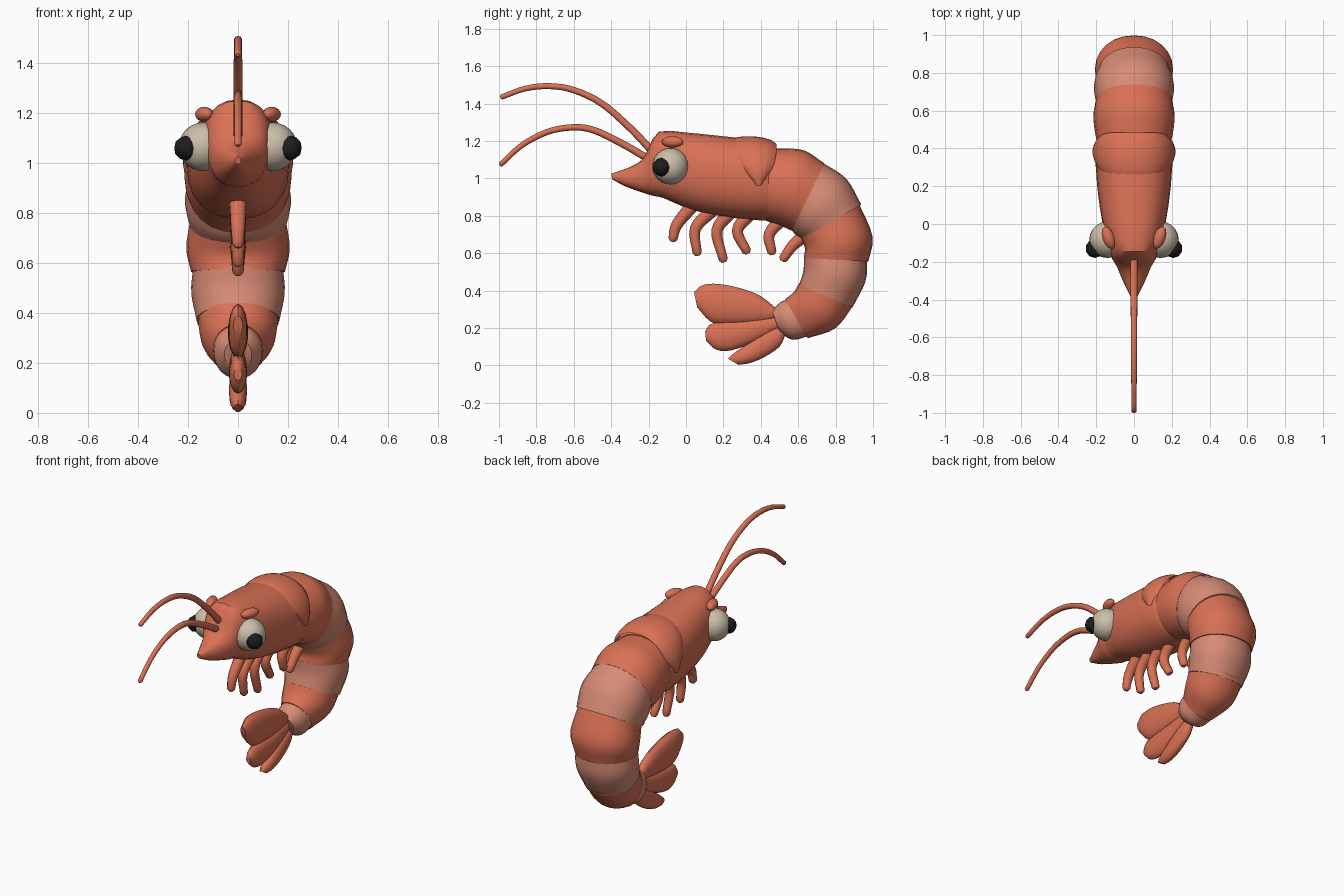
import bpy
import math
from mathutils import Vector

if "Cube" in bpy.data.objects:
    bpy.data.objects.remove(bpy.data.objects["Cube"], do_unlink=True)


def material(name, rgb):
    mat = bpy.data.materials.new(name)
    mat.use_nodes = True
    mat.diffuse_color = (*rgb, 1)
    bsdf = mat.node_tree.nodes["Principled BSDF"]
    bsdf.inputs["Base Color"].default_value = (*rgb, 1)
    bsdf.inputs["Roughness"].default_value = 0.7
    return mat


shell = material("coral shell", (0.70, 0.165, 0.09))
pale = material("pale pink band", (0.68, 0.26, 0.18))
ivory = material("ivory eye", (0.60, 0.52, 0.40))
black = material("black pupil", (0.012, 0.012, 0.014))


def smooth(obj, angle=40):
    bpy.ops.object.select_all(action="DESELECT")
    obj.select_set(True)
    bpy.context.view_layer.objects.active = obj
    bpy.ops.object.shade_smooth_by_angle(angle=math.radians(angle))


def mesh_object(name, verts, faces, mat):
    mesh = bpy.data.meshes.new(name)
    mesh.from_pydata(verts, [], faces)
    mesh.materials.append(mat)
    obj = bpy.data.objects.new(name, mesh)
    bpy.context.collection.objects.link(obj)
    bpy.context.view_layer.objects.active = obj
    obj.select_set(True)
    bpy.ops.object.mode_set(mode="EDIT")
    bpy.ops.mesh.select_all(action="SELECT")
    bpy.ops.mesh.normals_make_consistent(inside=False)
    bpy.ops.object.mode_set(mode="OBJECT")
    smooth(obj)
    return obj


def spline(keys, steps):
    """Catmull-Rom resampling of equally long tuples."""
    ks = [Vector(k) for k in keys]
    ks = [ks[0] * 2 - ks[1]] + ks + [ks[-1] * 2 - ks[-2]]
    out = []
    for a, b, c, d in zip(ks, ks[1:], ks[2:], ks[3:]):
        for i in range(steps):
            t = i / steps
            out.append(b + (c - a) * (t / 2) + (a * 2 - b * 5 + c * 4 - d) * (t * t / 2)
                       + (b * 3 - a - c * 3 + d) * (t ** 3 / 2))
    return out + [ks[-2]]


def loft(name, keys, mat, steps=3, sides=20, power=1.0):
    """Rings from keys: back point (y, z), belly point (y, z), half width."""
    verts, faces = [], []
    rings = spline(keys, steps)
    for ty, tz, by, bz, width in rings:
        mid = Vector(((ty + by) / 2, (tz + bz) / 2))
        half = Vector((ty - by, tz - bz)) / 2
        for i in range(sides):
            a = math.tau * i / sides
            c, s = (math.copysign(abs(f) ** power, f) for f in (math.cos(a), math.sin(a)))
            p = mid + half * c
            verts.append((width * s, p.x, p.y))
    for r in range(len(rings) - 1):
        for i in range(sides):
            j = (i + 1) % sides
            faces.append((r * sides + i, r * sides + j, (r + 1) * sides + j, (r + 1) * sides + i))
    faces.append(tuple(range(sides)))
    faces.append(tuple(range((len(rings) - 1) * sides, len(rings) * sides)))
    return mesh_object(name, verts, faces, mat)


def tube(name, path, radius, tip, mat):
    """Tapered, round-ended tube in the centre plane."""
    pts = [Vector(p) for p in spline(path, 4)]
    keys = []
    for i, p in enumerate(pts):
        d = (pts[min(i + 1, len(pts) - 1)] - pts[max(i - 1, 0)]).normalized()
        r = radius + (tip - radius) * i / (len(pts) - 1)
        n = Vector((-d.y, d.x)) * r
        keys.append((*(p + n), *(p - n), r))
    n, end = n * 0.5, p + d * r * 0.6
    keys.append((*(end + n), *(end - n), r * 0.5))
    return loft(name, keys, mat, 1, 10)


# Head and carapace
loft("head_carapace", [
    (-.40, 1.025, -.395, .995, .012), (-.30, 1.06, -.32, .955, .055),
    (-.235, 1.10, -.22, .92, .09), (-.20, 1.16, -.17, .905, .115),
    (-.145, 1.25, -.12, .895, .13), (0, 1.245, .02, .835, .168),
    (.20, 1.225, .20, .795, .195), (.40, 1.20, .40, .775, .205),
    (.46, 1.165, .46, .78, .185)], shell, 2, 24, .88)

# Curled abdomen segments, alternating in colour
segments = [
    ("abdomen_front", shell, [(.40, 1.16, .40, .785, .185), (.50, 1.16, .45, .765, .205),
                              (.63, 1.15, .51, .745, .215), (.74, 1.08, .565, .72, .203)]),
    ("abdomen_band_upper", pale, [(.72, 1.09, .55, .74, .198), (.855, 1.00, .585, .70, .213),
                                  (.937, .86, .62, .675, .197)]),
    ("abdomen_back", shell, [(.92, .875, .61, .685, .19), (.997, .69, .635, .63, .207),
                             (.975, .555, .63, .575, .188)]),
    ("abdomen_band_lower", pale, [(.968, .575, .63, .585, .18), (.96, .45, .628, .51, .187),
                                  (.89, .31, .605, .43, .166)]),
    ("abdomen_rear", shell, [(.905, .335, .605, .44, .162), (.80, .20, .575, .39, .147),
                             (.65, .145, .53, .355, .10)]),
    ("tail_base", pale, [(.665, .16, .535, .35, .10), (.57, .137, .50, .335, .092),
                         (.50, .18, .46, .29, .055)]),
]
for name, mat, keys in segments:
    loft(name, keys, mat, 4, 24, .94)

# Saddle plate over the back, narrowing down each side
verts, faces, cols, rows = [], [], 24, 8
for i in range(cols + 1):
    a = math.radians(-104 + 208 * i / cols)
    f = abs(a) / math.radians(104)
    front, back = .225 + .15 * f ** 2.5, .485 - .08 * f ** 4
    for j in range(rows + 1):
        t = j / rows
        lift = .035 * math.sin(math.pi * t) ** .5 - .02
        y = front + (back - front) * t
        verts.append(((.205 + lift) * math.copysign(abs(math.sin(a)) ** .9, a), y,
                      1.01 + (.2 - .05 * (y - .35) + lift) * math.cos(a)))
for i in range(cols):
    for j in range(rows):
        k = i * (rows + 1) + j
        faces.append((k, k + 1, k + rows + 2, k + rows + 1))
mesh_object("saddle_plate", verts, faces, shell)

# Tail fan lobes
fan = {
    "upper": [(.50, .29, .49, .25, .025), (.40, .37, .41, .23, .034), (.30, .41, .30, .22, .04),
              (.18, .435, .20, .22, .04), (.09, .43, .13, .235, .034), (.043, .39, .06, .31, .018)],
    "middle": [(.50, .27, .50, .20, .025), (.35, .25, .38, .13, .034), (.20, .235, .24, .08, .036),
               (.13, .22, .16, .085, .03), (.102, .18, .108, .13, .016)],
    "lower": [(.52, .22, .53, .16, .025), (.42, .18, .50, .10, .034), (.32, .11, .42, .045, .036),
              (.25, .06, .34, .012, .03), (.225, .035, .28, .003, .016)],
}
for name, keys in fan.items():
    loft("tail_fan_" + name, keys, shell, 3, 14)

# Walking legs in a single row under the belly
legs = [((.03, .85), (-.05, .75), (-.07, .675)), ((.14, .83), (.05, .73), (.06, .60)),
        ((.24, .82), (.165, .72), (.20, .565)), ((.34, .81), (.275, .72), (.325, .61)),
        ((.52, .79), (.445, .70), (.46, .605)), ((.64, .70), (.57, .64), (.52, .57))]
for i, path in enumerate(legs):
    tube(f"leg_{i + 1}", path, .036, .024, shell)

# Antennae
tube("antenna_upper", [(-.14, 1.10), (-.19, 1.155), (-.30, 1.27), (-.45, 1.40), (-.60, 1.472),
                       (-.73, 1.493), (-.86, 1.48), (-.985, 1.435)], .021, .014, shell)
tube("antenna_lower", [(-.14, 1.07), (-.21, 1.11), (-.35, 1.19), (-.50, 1.26), (-.62, 1.272),
                       (-.75, 1.245), (-.88, 1.175), (-.99, 1.075)], .021, .014, shell)

# Eyes, pupils and brows on both sides
for side, s in (("left", 1), ("right", -1)):
    bpy.ops.mesh.primitive_uv_sphere_add(segments=20, ring_count=12, radius=.097,
                                         location=(.14 * s, -.083, 1.065))
    eye = bpy.context.object
    bpy.ops.mesh.primitive_ico_sphere_add(subdivisions=2, radius=.05,
                                          location=(.207 * s, -.13, 1.06))
    pupil = bpy.context.object
    bpy.ops.mesh.primitive_uv_sphere_add(segments=12, ring_count=8, radius=1,
                                         location=(.135 * s, -.072, 1.195),
                                         rotation=(0, 0, -.35 * s))
    brow = bpy.context.object
    brow.scale = (.032, .062, .03)
    for obj, part, mat in ((eye, "eye", ivory), (pupil, "pupil", black), (brow, "brow", shell)):
        obj.name = f"{side}_{part}"
        obj.data.materials.append(mat)
        smooth(obj, 45)
